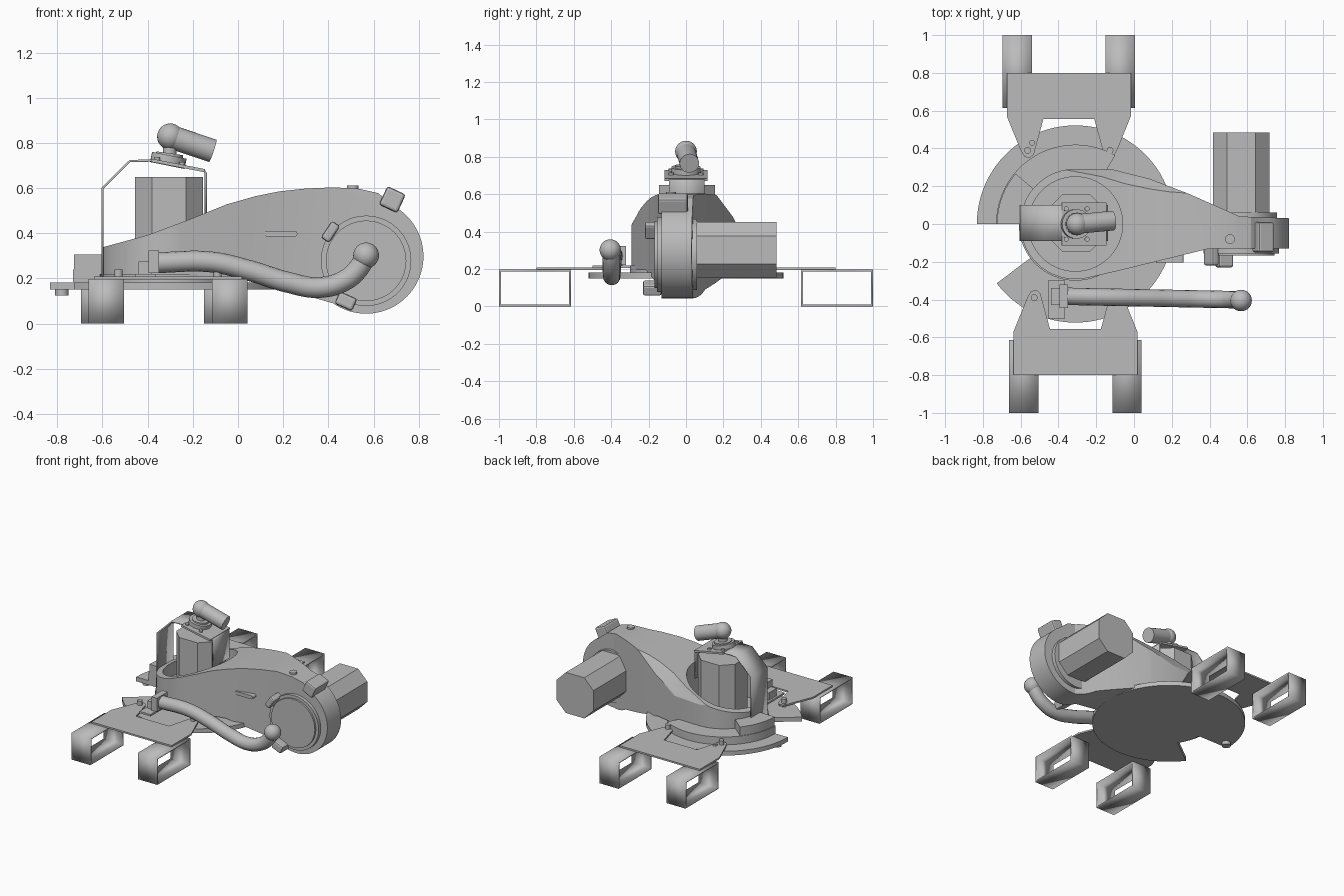
import bpy, bmesh, math
from mathutils import Vector, Matrix

if "Cube" in bpy.data.objects:
    bpy.data.objects.remove(bpy.data.objects["Cube"])

grey = bpy.data.materials.new("machine_grey")
grey.use_nodes = True
grey.diffuse_color = (0.5, 0.5, 0.5, 1)
grey.node_tree.nodes["Principled BSDF"].inputs["Base Color"].default_value = (0.5, 0.5, 0.5, 1)

BASE = Vector((-0.31, 0, 0))    # turntable axis
HUB = Vector((0.567, 0, 0.3))   # elbow axis


def activate(ob):
    bpy.ops.object.select_all(action='DESELECT')
    ob.select_set(True)
    bpy.context.view_layer.objects.active = ob


def finish(name, bm, smooth=True):
    bmesh.ops.recalc_face_normals(bm, faces=bm.faces)
    me = bpy.data.meshes.new(name)
    bm.to_mesh(me)
    bm.free()
    me.materials.append(grey)
    ob = bpy.data.objects.new(name, me)
    bpy.context.collection.objects.link(ob)
    if smooth:
        activate(ob)
        bpy.ops.object.shade_smooth_by_angle(angle=math.radians(28))
    return ob


def apply_mod(ob, kind, **settings):
    mod = ob.modifiers.new("step", kind)
    for key, value in settings.items():
        setattr(mod, key, value)
    activate(ob)
    bpy.ops.object.modifier_apply(modifier=mod.name)


def combine(ob, tool, operation):
    apply_mod(ob, 'BOOLEAN', object=tool, operation=operation, solver='EXACT')
    bpy.data.objects.remove(tool)


def prism(name, pts, axis, lo, hi, caps=True, closed=True):
    """Extrude a 2D outline along one axis."""
    place = {'x': lambda p, d: (d, p[0], p[1]),
             'y': lambda p, d: (p[0], d, p[1]),
             'z': lambda p, d: (p[0], p[1], d)}[axis]
    bm = bmesh.new()
    a = [bm.verts.new(place(p, lo)) for p in pts]
    b = [bm.verts.new(place(p, hi)) for p in pts]
    n = len(pts)
    for i in range(n if closed else n - 1):
        j = (i + 1) % n
        bm.faces.new((a[i], a[j], b[j], b[i]))
    if caps:
        bm.faces.new(a)
        bm.faces.new(b)
    return finish(name, bm)


def arc(cx, cy, r, a0, a1, n=40):
    angles = [math.radians(a0 + (a1 - a0) * i / n) for i in range(n + 1)]
    return [(cx + r * math.cos(a), cy + r * math.sin(a)) for a in angles]


def box(name, centre, size, tilt=0):
    """Box with a tilt about the y axis, in degrees."""
    bm = bmesh.new()
    m = Matrix.Translation(centre) @ Matrix.Rotation(math.radians(tilt), 4, 'Y') @ Matrix.Diagonal((*size, 1))
    bmesh.ops.create_cube(bm, size=1, matrix=m)
    return finish(name, bm, False)


def rod(name, a, b, r, n=32):
    a, b = Vector(a), Vector(b)
    turn = (b - a).to_track_quat('Z', 'Y').to_matrix().to_4x4()
    bm = bmesh.new()
    bmesh.ops.create_cone(bm, cap_ends=True, segments=n, radius1=r, radius2=r,
                          depth=(b - a).length, matrix=Matrix.Translation((a + b) / 2) @ turn)
    return finish(name, bm)


def ball(name, centre, r):
    bm = bmesh.new()
    bmesh.ops.create_uvsphere(bm, u_segments=28, v_segments=16, radius=r,
                              matrix=Matrix.Translation(centre))
    return finish(name, bm)


def octagon(cx, cy, r=0.15, c=0.075):
    k = r - c
    return [(cx + x, cy + y) for x, y in
            ((r, -k), (r, k), (k, r), (-k, r), (-r, k), (-r, -k), (-k, -r), (k, -r))]


# Feet (open box tubes) and the notched support plates, back then front
for side, s, x0 in (("back", 1, -0.345), ("front", -1, -0.31)):
    for tag, dx in (("right", -0.273), ("left", 0.273)):
        rect = [(s * 0.615, 0), (s, 0), (s, 0.197), (s * 0.615, 0.197)]
        foot = prism(f"{side}_{tag}_foot", rect, 'x', x0 + dx - 0.078, x0 + dx + 0.078, caps=False)
        apply_mod(foot, 'SOLIDIFY', thickness=0.014, offset=-1)
        rod(f"{side}_{tag}_bolt", (x0 + dx * 0.8, s * 0.39, 0.17), (x0 + dx * 0.8, s * 0.39, 0.24), 0.018, 12)
    half = [(0.135, 0.555), (0.185, 0.37), (0.205, 0.35), (0.235, 0.355), (0.255, 0.39),
            (0.328, 0.57), (0.328, 0.8)]
    outline = half + [(-x, y) for x, y in reversed(half)]
    prism(f"{side}_plate", [(x0 + x, s * y) for x, y in outline], 'z', 0.196, 0.208)
rod("spare_bolt", (-0.54, 0.43, 0.17), (-0.54, 0.43, 0.22), 0.015, 12)

# Base disc with a missing sector, turntable and raised cable channel
cx = BASE.x
prism("base_disc", arc(cx, 0, 0.522, 217, 540, 80) + arc(cx, 0, 0.27, 180, 217, 10), 'z', 0.15, 0.182)
rod("turntable", BASE + Vector((0, 0, 0.17)), BASE + Vector((0, 0, 0.22)), 0.3, 64)
prism("cable_channel", arc(cx, 0, 0.42, 60, 180) + arc(cx, 0, 0.28, 180, 60), 'z', 0.175, 0.24)
prism("cable_channel_top", arc(cx, 0, 0.415, 140, 180, 16) + arc(cx, 0, 0.28, 180, 140, 16), 'z', 0.24, 0.305)
rod("base_stop_bolt", (-0.78, 0.05, 0.125), (-0.78, 0.05, 0.16), 0.03, 16)

# Arm shell: plan outline limited by its side and end outlines, then hollowed
plan = arc(cx, 0, 0.292, 90, 285) + [(-0.1, -0.252), (0.4, -0.13), (0.83, -0.13), (0.83, 0.03),
                                      (0.56, 0.04), (0.29, 0.16), (0.08, 0.24), (-0.11, 0.288)]
shell = prism("arm_shell", plan, 'z', 0.02, 0.7)
side = arc(HUB.x, 0.298, 0.254, -125, 60, 48) + [
    (0.62, 0.578), (0.53, 0.598), (0.42, 0.603), (0.3, 0.598), (0.18, 0.585), (0.08, 0.565),
    (-0.05, 0.528), (-0.2, 0.467), (-0.4, 0.392), (-0.61, 0.335), (-0.61, 0.2), (0.05, 0.195)]
combine(shell, prism("side_tool", side, 'y', -0.5, 0.5), 'INTERSECT')
end = [(-0.31, 0), (0.31, 0), (0.3, 0.38), (0.25, 0.48), (0.13, 0.64),
       (-0.16, 0.64), (-0.22, 0.57), (-0.298, 0.46)]
combine(shell, prism("end_tool", end, 'x', -1, 1), 'INTERSECT')
combine(shell, rod("cup_tool", (cx, 0, 0.25), (cx, 0, 1), 0.25, 64), 'DIFFERENCE')
activate(shell)
bpy.ops.object.shade_smooth_by_angle(angle=math.radians(20))

# Elbow covers and motors
for name, r, y0, y1 in (("elbow_ring", 0.2, -0.155, -0.12), ("elbow_cap", 0.178, -0.168, -0.13),
                        ("elbow_back_cap", 0.19, 0.02, 0.06)):
    rod(name, (HUB.x, y0, 0.278), (HUB.x, y1, 0.278), r, 64)
prism("elbow_motor", octagon(HUB.x, 0.302), 'y', 0.04, 0.485)
prism("base_motor", octagon(-0.305, 0.005), 'z', 0.2, 0.65)

# Clips around the elbow, shell bar and top bolt
for name, ang, r, y, size in (
        ("upper_clip", 146, 0.19, -0.17, (0.045, 0.1, 0.09)),
        ("lower_clip", 246, 0.22, -0.18, (0.06, 0.1, 0.085)),
        ("top_lug", 65, 0.275, -0.07, (0.09, 0.16, 0.09))):
    a = math.radians(ang)
    clip = box(name, (HUB.x + r * math.cos(a), y, HUB.z + r * math.sin(a)), size, -ang)
    apply_mod(clip, 'BEVEL', width=0.012, segments=2)
prism("shell_bar", arc(0.25, 0.398, 0.013, -90, 90, 8) + arc(0.13, 0.398, 0.013, 90, 270, 8),
      'y', -0.205, -0.13)
rod("top_bolt", (0.508, -0.08, 0.58), (0.508, -0.08, 0.612), 0.026, 20)

# Bent bracket over the base motor, with its pad and bolts
strap = prism("bracket", [(-0.6, 0.2), (-0.6, 0.6), (-0.478, 0.72), (-0.37, 0.722), (-0.15, 0.677),
                          (-0.143, 0.665), (-0.143, 0.47)], 'y', -0.09, 0.1, caps=False, closed=False)
apply_mod(strap, 'SOLIDIFY', thickness=0.01, offset=0)
box("bracket_plate", (-0.265, 0, 0.7), (0.24, 0.23, 0.014), 11)
for dx in (-0.055, 0.055):
    for y in (-0.08, 0.08):
        z = 0.7 - dx * 0.19
        rod("pad_bolt", (-0.305 + dx, y, z), (-0.303 + dx, y, z + 0.026), 0.013, 12)
rod("pad", (-0.313, 0, 0.7), (-0.304, 0, 0.745), 0.078)
rod("pad_top", (-0.304, 0, 0.74), (-0.302, 0, 0.754), 0.06)
rod("pad_neck", (-0.303, 0, 0.74), (-0.3, 0, 0.8), 0.03)
ball("upper_elbow_joint", (-0.3, 0, 0.828), 0.058)
rod("upper_pipe", (-0.3, 0, 0.828), (-0.112, 0.018, 0.765), 0.052)

# Cable hose with its flange, stand and end joint
path = [(-0.36, 0.27), (-0.12, 0.273), (0.05, 0.235), (0.22, 0.183), (0.36, 0.16),
        (0.47, 0.19), (0.53, 0.24), (0.567, 0.302)]
curve = bpy.data.curves.new("hose", 'CURVE')
curve.dimensions = '3D'
curve.bevel_depth = 0.046
curve.bevel_resolution = 6
curve.use_fill_caps = True
spline = curve.splines.new('BEZIER')
spline.bezier_points.add(len(path) - 1)
for point, (x, z) in zip(spline.bezier_points, path):
    point.co = (x, -0.39 - 0.02 * x, z)
    point.handle_left_type = point.handle_right_type = 'AUTO'
curve.materials.append(grey)
hose = bpy.data.objects.new("hose", curve)
bpy.context.collection.objects.link(hose)
activate(hose)
bpy.ops.object.convert(target='MESH')
bpy.ops.object.shade_smooth_by_angle(angle=math.radians(40))
ball("hose_end_joint", (0.567, -0.405, 0.302), 0.057)
box("hose_flange", (-0.373, -0.383, 0.273), (0.045, 0.125, 0.1))
box("hose_stand", (-0.41, -0.383, 0.24), (0.06, 0.09, 0.07))
box("hose_foot", (-0.41, -0.4, 0.213), (0.09, 0.2, 0.014))
